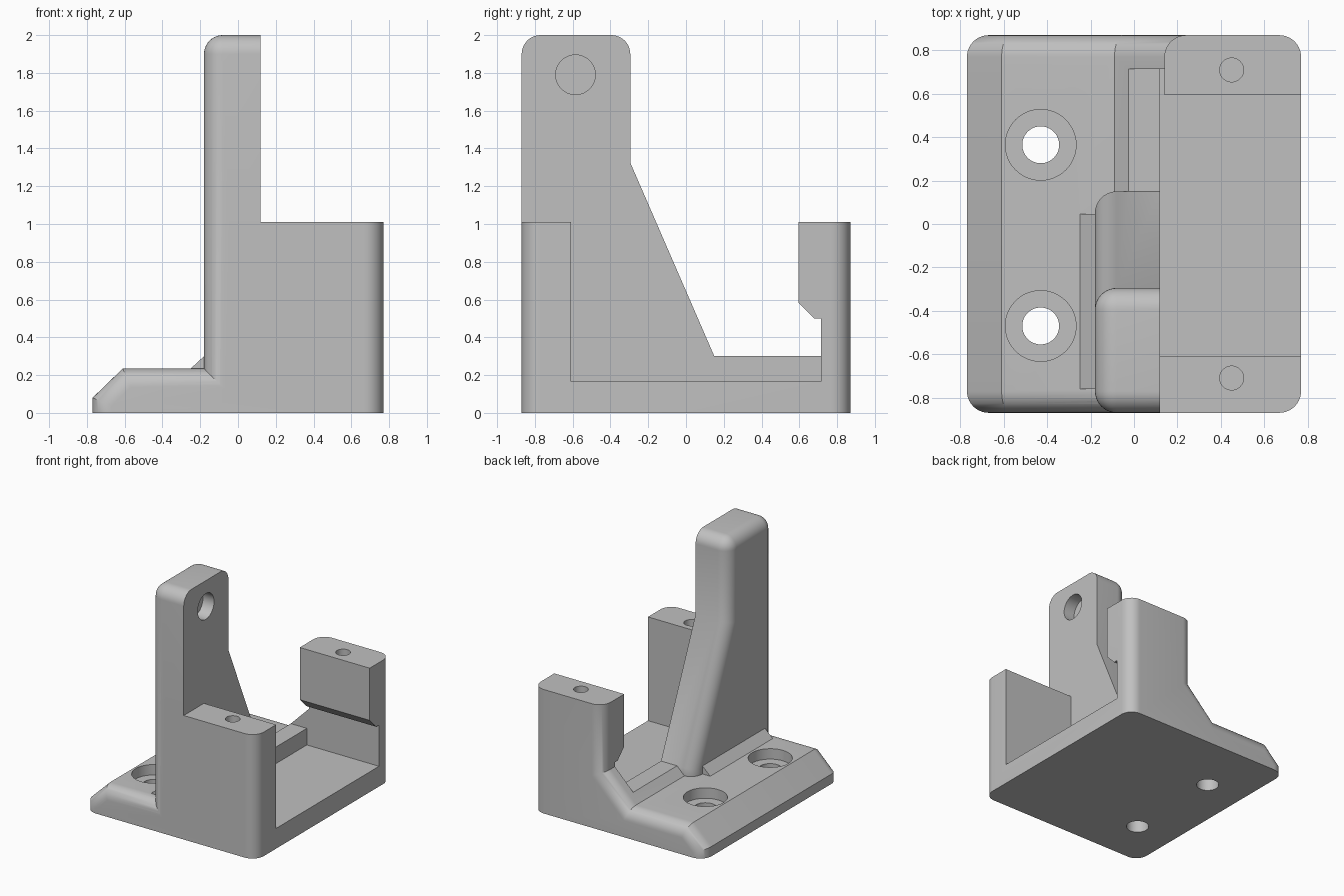
import bpy, bmesh, math

if "Cube" in bpy.data.objects:
    bpy.data.objects.remove(bpy.data.objects["Cube"], do_unlink=True)

grey = bpy.data.materials.new("plain grey")
grey.use_nodes = True
grey.diffuse_color = (0.53, 0.53, 0.53, 1)
grey.node_tree.nodes["Principled BSDF"].inputs["Base Color"].default_value = (0.53, 0.53, 0.53, 1)

ROUND = 0.1


def prism(name, profile, axis, start, end, rounded=None):
    """Extrude a (horizontal, z) profile along x or y, rounding the chosen edges."""
    bm = bmesh.new()

    def place(p, t):
        return (t, p[0], p[1]) if axis == "x" else (p[0], t, p[1])

    first = [bm.verts.new(place(p, start)) for p in profile]
    last = [bm.verts.new(place(p, end)) for p in profile]
    bm.faces.new(first)
    bm.faces.new(last[::-1])
    for i in range(len(profile)):
        j = (i + 1) % len(profile)
        bm.faces.new((first[i], last[i], last[j], first[j]))
    bmesh.ops.recalc_face_normals(bm, faces=bm.faces)
    if rounded:
        edges = [e for e in bm.edges if rounded(e.verts[0].co, e.verts[1].co)]
        bmesh.ops.bevel(bm, geom=edges, offset=ROUND, offset_type="OFFSET",
                        segments=10, profile=0.5, affect="EDGES", clamp_overlap=False)
        bmesh.ops.recalc_face_normals(bm, faces=bm.faces)
    mesh = bpy.data.meshes.new(name)
    bm.to_mesh(mesh)
    bm.free()
    mesh.materials.append(grey)
    obj = bpy.data.objects.new(name, mesh)
    bpy.context.collection.objects.link(obj)
    return obj


def box(name, x, y, z):
    return prism(name, [(x[0], z[0]), (x[1], z[0]), (x[1], z[1]), (x[0], z[1])], "y", *y)


def drill(name, radius, depth, center, turn=0):
    bpy.ops.mesh.primitive_cylinder_add(vertices=48, radius=radius, depth=depth,
                                        location=center, rotation=(0, turn, 0))
    obj = bpy.context.object
    obj.name = name
    obj.data.materials.append(grey)
    return obj


def combine(target, other, operation):
    mod = target.modifiers.new(operation.lower(), "BOOLEAN")
    mod.operation = operation
    mod.solver = "EXACT"
    mod.object = other
    bpy.context.view_layer.objects.active = target
    bpy.ops.object.modifier_apply(modifier=mod.name)
    bpy.data.objects.remove(other, do_unlink=True)


def both(a, b, axis, value):
    return abs(a[axis] - value) < 1e-4 and abs(b[axis] - value) < 1e-4


# Base with side posts: one profile, rounded along its front and back outline
bracket = prism(
    "mounting_bracket",
    [(-0.77, 0), (-0.77, 0.08), (-0.61, 0.235), (-0.09, 0.235),
     (0.14, 0.465), (0.14, 1.01), (0.77, 1.01), (0.77, 0)],
    "y", -0.87, 0.87,
    lambda a, b: (both(a, b, 1, -0.87) or both(a, b, 1, 0.87))
    and not both(a, b, 2, 0) and not both(a, b, 2, 1.01))

# Gap between the posts, with a notch under the back post overhang
combine(bracket, prism(
    "post_gap", [(-0.61, 0.3), (0.715, 0.3), (0.715, 0.465), (0.595, 0.585),
                 (0.595, 1.2), (-0.61, 1.2)], "x", -1, 1), "DIFFERENCE")
# Sunken floor, open to the side
combine(bracket, box("floor_pocket", (0.12, 1), (-0.61, 0.715), (0.165, 0.5)), "DIFFERENCE")

# Flat web joining the front post to the tall arm
combine(bracket, box("front_web", (-0.05, 0.3), (-0.87, -0.61), (0.05, 1.01)), "UNION")

# Tall arm with a sloping brace
combine(bracket, prism(
    "tall_arm", [(-0.87, 0.05), (-0.87, 2), (-0.295, 2), (-0.295, 1.325),
                 (0.15, 0.3), (0.15, 0.05)], "x", -0.18, 0.12,
    lambda a, b: (both(a, b, 0, -0.18) and not both(a, b, 2, 0.05))
    or (both(a, b, 2, 2) and not both(a, b, 0, 0.12))), "UNION")

# Small sloped strip along the foot of the arm
combine(bracket, prism(
    "foot_strip", [(-0.25, 0.235), (-0.25, 0.2), (-0.15, 0.2), (-0.15, 0.3), (-0.18, 0.3)],
    "y", -0.76, 0.045), "UNION")

# Counterbored mounting holes
for y in (0.365, -0.47):
    combine(bracket, drill("screw_hole", 0.085, 1, (-0.43, y, 0)), "DIFFERENCE")
    combine(bracket, drill("counterbore", 0.163, 0.4, (-0.43, y, 0.35)), "DIFFERENCE")

# Blind holes in the tops of the posts
for y in (0.71, -0.71):
    combine(bracket, drill("post_hole", 0.055, 0.8, (0.45, y, 1.05)), "DIFFERENCE")

# Blind pivot hole in the inner face of the arm
combine(bracket, drill("pivot_hole", 0.105, 0.3, (0.17, -0.585, 1.79), math.pi / 2), "DIFFERENCE")

bpy.ops.object.select_all(action="DESELECT")
bracket.select_set(True)
bpy.context.view_layer.objects.active = bracket
bpy.ops.object.shade_smooth_by_angle(angle=math.radians(30))
